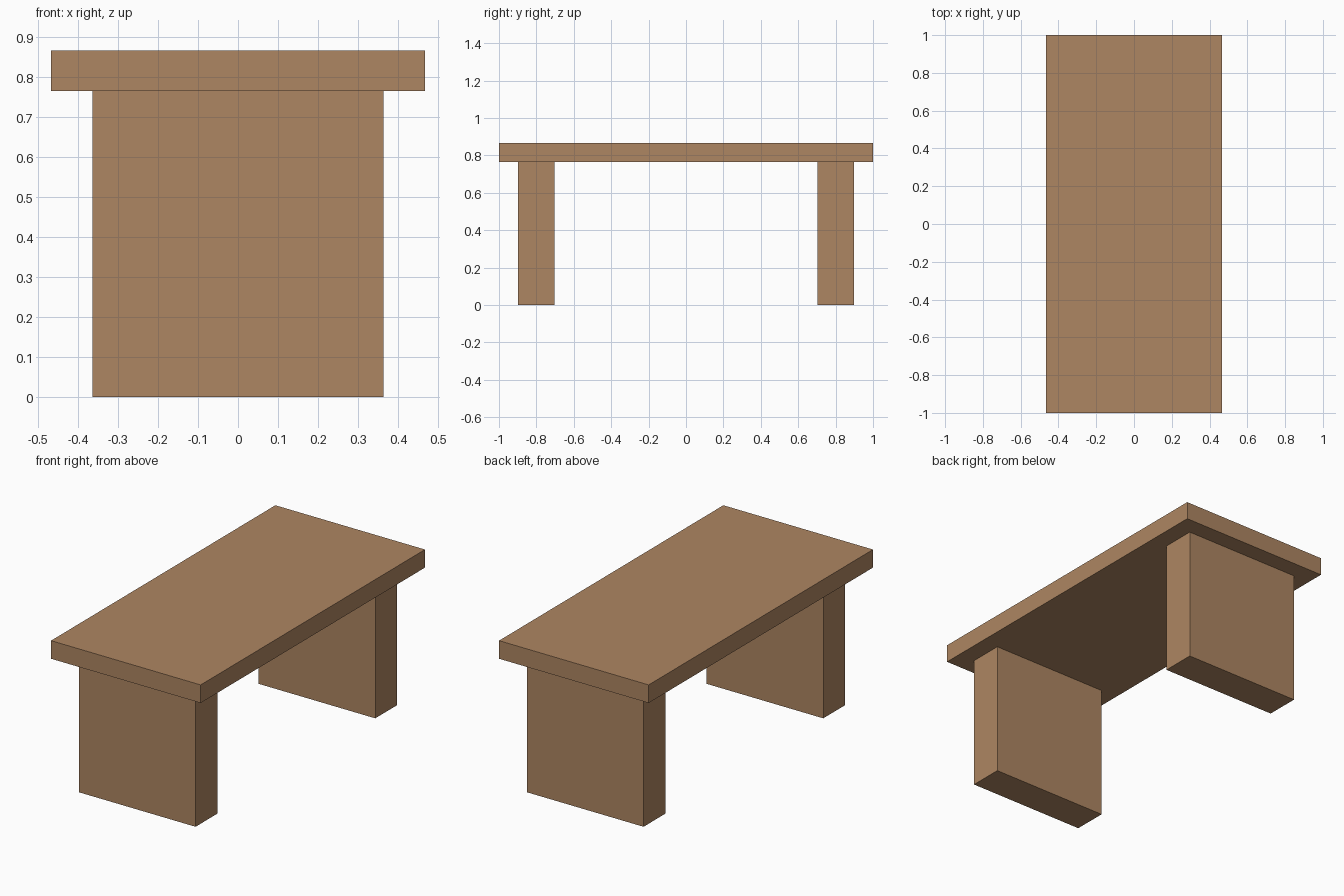
import bpy
import bmesh
from mathutils import Matrix, Vector

if "Cube" in bpy.data.objects:
    bpy.data.objects.remove(bpy.data.objects["Cube"])

# Single wood colour
wood = bpy.data.materials.new("brown_wood")
wood.diffuse_color = (0.423, 0.238, 0.122, 1.0)
wood.use_nodes = True
wood.node_tree.nodes["Principled BSDF"].inputs["Base Color"].default_value = wood.diffuse_color


def box(name, lo, hi):
    """Axis-aligned box between two corners."""
    lo, hi = Vector(lo), Vector(hi)
    bm = bmesh.new()
    bmesh.ops.create_cube(bm, size=1.0, matrix=Matrix.Diagonal((*(hi - lo), 1.0)))
    mesh = bpy.data.meshes.new(name)
    bm.to_mesh(mesh)
    bm.free()
    mesh.materials.append(wood)
    obj = bpy.data.objects.new(name, mesh)
    obj.location = (lo + hi) / 2
    bpy.context.collection.objects.link(obj)
    return obj


LEG_HEIGHT = 0.765

# Table top slab
box("table_top", (-0.467, -1.0, LEG_HEIGHT), (0.467, 1.0, 0.867))

# Slab legs at front and back
for name, y in (("front_leg", -0.801), ("back_leg", 0.801)):
    box(name, (-0.364, y - 0.097, 0.0), (0.364, y + 0.097, LEG_HEIGHT))
